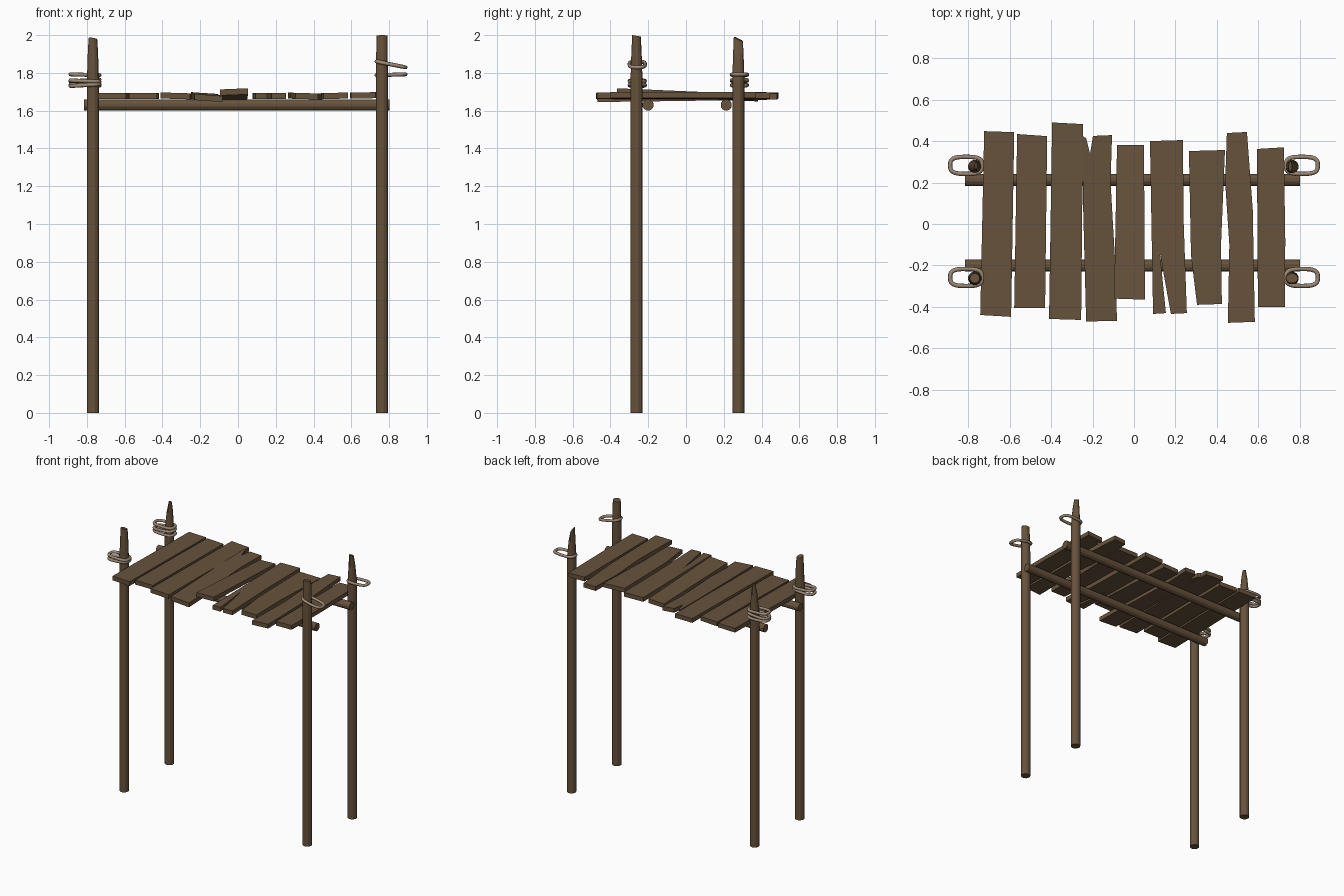
import bpy, bmesh, math
from mathutils import Vector

if "Cube" in bpy.data.objects:
    bpy.data.objects.remove(bpy.data.objects["Cube"])

def material(name, rgb):
    m = bpy.data.materials.new(name)
    m.diffuse_color = (*rgb, 1)
    m.use_nodes = True
    m.node_tree.nodes["Principled BSDF"].inputs["Base Color"].default_value = m.diffuse_color
    return m

WOOD = material("wood", (0.135, 0.085, 0.045))
ROPE = material("rope", (0.33, 0.25, 0.18))

def finish(bm, name, mat):
    bmesh.ops.recalc_face_normals(bm, faces=bm.faces)
    me = bpy.data.meshes.new(name)
    bm.to_mesh(me)
    bm.free()
    me.materials.append(mat)
    ob = bpy.data.objects.new(name, me)
    bpy.context.collection.objects.link(ob)
    return ob

def skin(name, rings):
    """Join equal-sized rings of points into a closed round solid."""
    bm = bmesh.new()
    vs = [[bm.verts.new(p) for p in r] for r in rings]
    n = len(vs[0])
    for a, b in zip(vs, vs[1:]):
        for i in range(n):
            j = (i + 1) % n
            bm.faces.new((a[i], a[j], b[j], b[i]))
    bm.faces.new(vs[0])
    bm.faces.new(vs[-1])
    return finish(bm, name, WOOD)

N = 12
CIRCLE = [(math.cos(2 * math.pi * (i + .5) / N), math.sin(2 * math.pi * (i + .5) / N)) for i in range(N)]

# Posts: straight poles with hewn tops (tip scale x/y, tip offset x/y, slant x/y)
R = 0.033
def post(name, x, y, top, sx, sy, dx, dy, slx, sly):
    rings = []
    for z, t in ((0, 0), (1.76, 0), (1.9, .5), (top, 1)):
        kx, ky = 1 + (sx - 1) * t, 1 + (sy - 1) * t
        ring = []
        for c, s in CIRCLE:
            px, py = R * kx * c + dx * t, R * ky * s + dy * t
            drop = (slx * (c + 1) + sly * (s + 1)) if t == 1 else 0
            ring.append((x + px, y + py, z - drop))
        rings.append(ring)
    skin(name, rings)

post("front_left_post", -.768, -.262, 1.99, .72, .72, 0, 0, .004, .006)
post("front_right_post", .762, -.262, 2.0, .9, .72, 0, 0, .0, .004)
post("back_left_post", -.768, .277, 1.985, .22, .5, .006, .004, .006, .006)
post("back_right_post", .762, .277, 1.995, .25, .75, -.008, 0, .004, .012)

# Rails under the deck
for name, y in (("front_rail", -.201), ("back_rail", .213)):
    skin(name, [[(x, y + .03 * c, 1.63 + .03 * s) for c, s in CIRCLE] for x in (-.816, .802)])

# Deck planks: outline, height of underside, tilt along x, tilt along y
PLANKS = [
    ([(-.723, .448), (-.578, .443), (-.593, -.448), (-.742, -.439)], 1.662, 0, 0),
    ([(-.564, .434), (-.419, .424), (-.429, -.405), (-.578, -.405)], 1.662, 0, 0),
    ([(-.395, .49), (-.246, .482), (-.255, -.463), (-.41, -.458)], 1.662, -.03, 0),
    ([(-.25, .425), (-.231, .415), (-.212, .34), (-.198, .425), (-.106, .429), (-.113, .2),
      (-.09, -.2), (-.082, -.468), (-.231, -.47), (-.246, .1)], 1.657, -.07, .01),
    ([(-.082, .38), (.048, .38), (.053, -.365), (-.096, -.36)], 1.668, .04, -.043),
    ([(.077, .4), (.236, .405), (.24, 0), (.255, -.43), (.178, -.434), (.125, -.14),
      (.154, -.43), (.092, -.434)], 1.662, 0, 0),
    ([(.265, .352), (.439, .357), (.42, -.1), (.424, -.386), (.304, -.39), (.275, -.15)], 1.661, -.03, 0),
    ([(.448, .439), (.545, .444), (.573, .07), (.583, -.472), (.453, -.477), (.46, -.1),
      (.44, .2)], 1.662, .03, 0),
    ([(.593, .362), (.723, .37), (.73, -.08), (.728, -.4), (.598, -.4)], 1.665, .02, 0),
]
for i, (outline, z0, ax, ay) in enumerate(PLANKS):
    mx = sum(p[0] for p in outline) / len(outline)
    bm = bmesh.new()
    base = bm.faces.new([bm.verts.new((x, y, z0 + ax * (x - mx) + ay * y)) for x, y in outline])
    top = bmesh.ops.extrude_face_region(bm, geom=[base])["geom"]
    bmesh.ops.translate(bm, vec=(0, 0, .032), verts=[v for v in top if isinstance(v, bmesh.types.BMVert)])
    finish(bm, f"plank_{i + 1}", WOOD)

# Rope loops hung round the posts, reaching outward (side, y, z, outward tilt)
def rope(name, side, y, z, tilt, hx=.077, hy=.041, r=.0105):
    n, m = 32, 8
    path = []
    for i in range(n):
        a = 2 * math.pi * i / n
        c, s = math.cos(a), math.sin(a)
        u = hx * math.copysign(abs(c) ** .65, c)
        v = hy * math.copysign(abs(s) ** .65, s)
        path.append(Vector((side * (.81 + u), y + v, z + tilt * u)))
    bm = bmesh.new()
    rings = []
    for i, p in enumerate(path):
        t = (path[(i + 1) % n] - path[i - 1]).normalized()
        side_dir = t.cross(Vector((0, 0, 1))).normalized()
        up = side_dir.cross(t)
        rings.append([bm.verts.new(p + r * (math.cos(b) * side_dir + math.sin(b) * up))
                      for b in (2 * math.pi * k / m for k in range(m))])
    for i in range(n):
        a, b = rings[i], rings[(i + 1) % n]
        for k in range(m):
            j = (k + 1) % m
            bm.faces.new((a[k], a[j], b[j], b[k]))
    for f in bm.faces:
        f.smooth = True
    finish(bm, name, ROPE)

ropes = [
    ("front_left", -1, -.258, 1.757, .04), ("front_left", -1, -.258, 1.735, -.06),
    ("back_left", -1, .283, 1.79, .03), ("back_left", -1, .283, 1.76, -.06),
    ("back_left", -1, .283, 1.735, .03),
    ("front_right", 1, -.258, 1.845, -.2), ("back_right", 1, .283, 1.79, .03),
]
for i, (where, side, y, z, tilt) in enumerate(ropes):
    rope(f"{where}_rope_{i + 1}", side, y, z, tilt)
